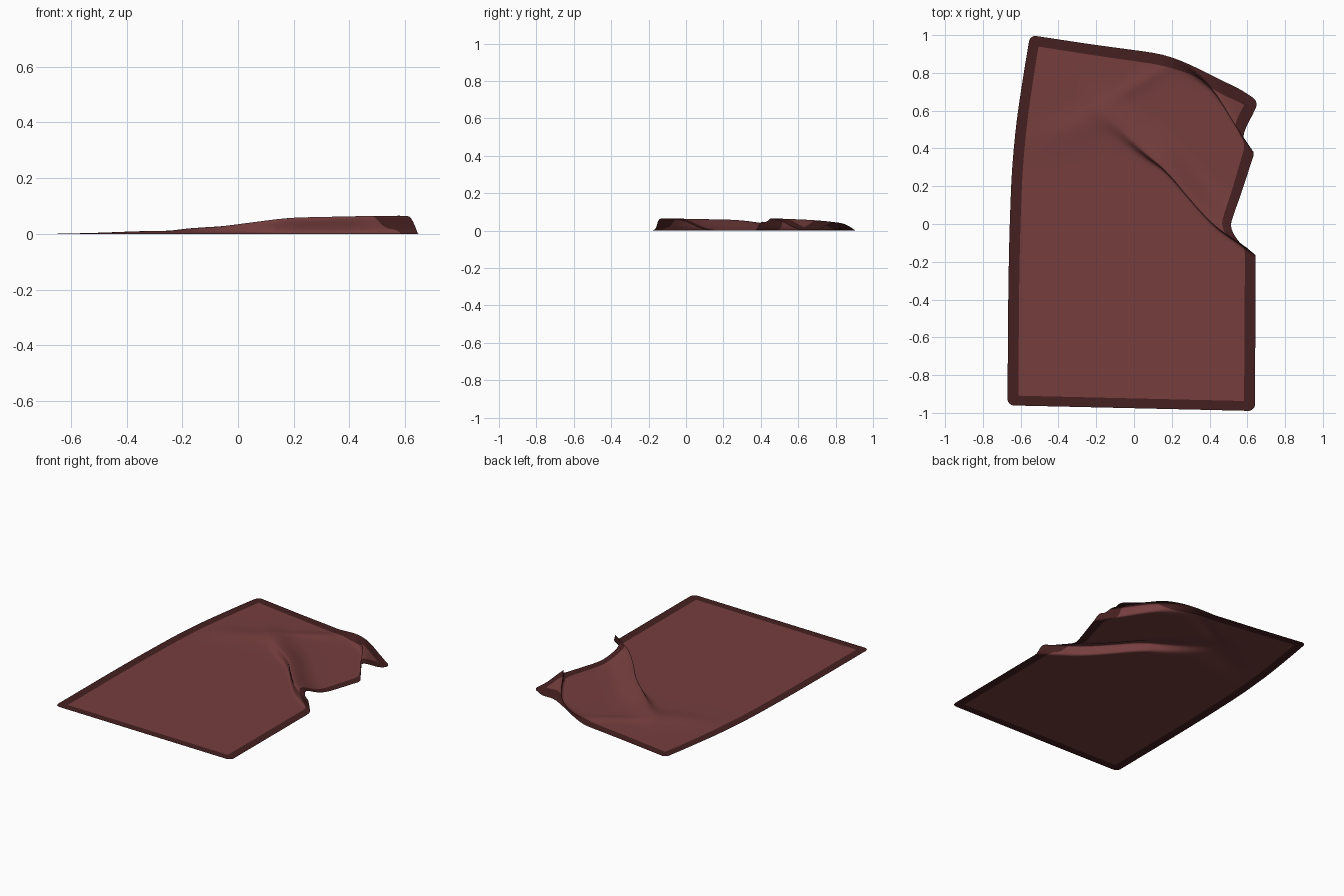
import bpy
import bmesh
import math

if "Cube" in bpy.data.objects:
    bpy.data.objects.remove(bpy.data.objects["Cube"])

NU, NV = 160, 300          # grid resolution across and along the rug
BORDER_U, BORDER_V = 7, 8  # border width in grid cells
CORNER = 0.035             # corner rounding radius


def lerp_table(table, t, col=1):
    if t <= table[0][0]:
        return table[0][col]
    for a, b in zip(table, table[1:]):
        if t <= b[0]:
            f = (t - a[0]) / (b[0] - a[0])
            return a[col] + (b[col] - a[col]) * f
    return table[-1][col]


def smooth_table(table, t, col=1, w=0.02):
    # symmetric window shrinking at the ends keeps the corners in place
    lo, hi = table[0][0], table[-1][0]
    w = max(0.0, min(w, t - lo, hi - t))
    return sum(lerp_table(table, t + w * k / 3, col) for k in range(-3, 4)) / 7


# Outline of the rug
LEFT = [(0, -0.67), (0.35, -0.665), (0.55, -0.655), (0.7, -0.64),
        (0.85, -0.6), (1, -0.55)]
RIGHT = [(0, 0.64, -0.99), (0.45, 0.645, -0.12), (0.49, 0.59, -0.09),
         (0.54, 0.55, -0.04), (0.59, 0.525, 0.01), (0.65, 0.54, 0.08),
         (0.73, 0.58, 0.2), (0.84, 0.645, 0.40), (0.885, 0.6, 0.455),
         (0.925, 0.605, 0.515), (1, 0.66, 0.65)]
TOP_BULGE = [(0, 0), (0.3, 0.05), (0.58, 0.104), (0.7, 0.117),
             (0.85, 0.07), (1, 0)]

# Folds: crest line (x, y), height along x, and crest normal
FOLDS = [
    dict(line=[(-0.35, 0.72), (-0.12, 0.55), (0.085, 0.355), (0.19, 0.265),
               (0.30, 0.13), (0.43, -0.015), (0.53, -0.085), (0.7, -0.2)],
         height=[(-0.3, 0), (-0.12, 0.016), (0, 0.033), (0.2, 0.058),
                 (0.5, 0.064)],
         normal=(0.69, 0.72)),
    dict(line=[(0.1, 0.98), (0.27, 0.86), (0.35, 0.79), (0.444, 0.688),
               (0.497, 0.598), (0.577, 0.465), (0.65, 0.36)],
         height=[(0.1, 0), (0.27, 0.03), (0.37, 0.045), (0.5, 0.06),
                 (0.6, 0.065)],
         normal=(0.77, 0.63)),
]


def round_corner(u, v):
    # square-to-disc mapping inside each corner
    x, y = u * 1.3, v * 1.96
    cx = CORNER if x < CORNER else (1.3 - CORNER if x > 1.3 - CORNER else None)
    cy = CORNER if y < CORNER else (1.96 - CORNER if y > 1.96 - CORNER else None)
    if cx is not None and cy is not None:
        dx, dy = x - cx, y - cy
        length = math.hypot(dx, dy)
        if length > 0:
            k = max(abs(dx), abs(dy)) / length
            x, y = cx + dx * k, cy + dy * k
    return x / 1.3, y / 1.96


def gauss(d, s):
    return math.exp(-(d / s) ** 2)


def rug_point(u, v):
    lx, ly = smooth_table(LEFT, v, 1, 0.1), -0.96 + 1.96 * v
    rx, ry = smooth_table(RIGHT, v, 1), smooth_table(RIGHT, v, 2)
    base = 0.64 + 0.02 * v ** 6
    x = lx + (base - lx) * u + (rx - base) * u ** 2.5
    y = ly + (ry - ly) * u + smooth_table(TOP_BULGE, u, 1, 0.12) * v ** 3

    # leaning folds: steep on the near side, gentle on the far side
    z, ox, oy = 0.0, 0.0, 0.0
    for f in FOLDS:
        amp = smooth_table(f["height"], x, 1, 0.06)
        nx, ny = f["normal"]
        d = (y - smooth_table(f["line"], x, 1, 0.05)) * ny - 0.45 * amp
        steep = 0.02 + 0.05 * max(0, 1 - amp / 0.05)
        h = amp * gauss(d, steep if d < 0 else 0.078)
        z += h
        ox -= nx * h * 0.45
        oy -= ny * h * 0.45

    # faint wrinkles left over around the folds
    z += 0.010 * gauss(x + 0.28, 0.22) * gauss(y - 0.52 - 0.3 * (x + 0.28), 0.09)
    z += 0.008 * gauss(x - 0.02, 0.18) * gauss(y - 0.74 - 0.55 * (x - 0.02), 0.05)
    return x + ox, y + oy, z


def material(name, color):
    m = bpy.data.materials.new(name)
    m.diffuse_color = color
    m.use_nodes = True
    m.node_tree.nodes["Principled BSDF"].inputs["Base Color"].default_value = m.diffuse_color
    return m


# Rug sheet with a darker border
bm = bmesh.new()
grid = [[bm.verts.new(rug_point(*round_corner(i / NU, j / NV)))
         for i in range(NU + 1)] for j in range(NV + 1)]
for j in range(NV):
    for i in range(NU):
        face = bm.faces.new((grid[j][i], grid[j][i + 1],
                             grid[j + 1][i + 1], grid[j + 1][i]))
        face.smooth = True
        inside = (BORDER_U <= i < NU - BORDER_U and
                  BORDER_V <= j < NV - BORDER_V)
        face.material_index = 0 if inside else 1

mesh = bpy.data.meshes.new("rug")
bm.to_mesh(mesh)
bm.free()
mesh.materials.append(material("rug_field", (0.18, 0.048, 0.048, 1)))
mesh.materials.append(material("rug_border", (0.06, 0.014, 0.014, 1)))
rug = bpy.data.objects.new("rug", mesh)
bpy.context.collection.objects.link(rug)
